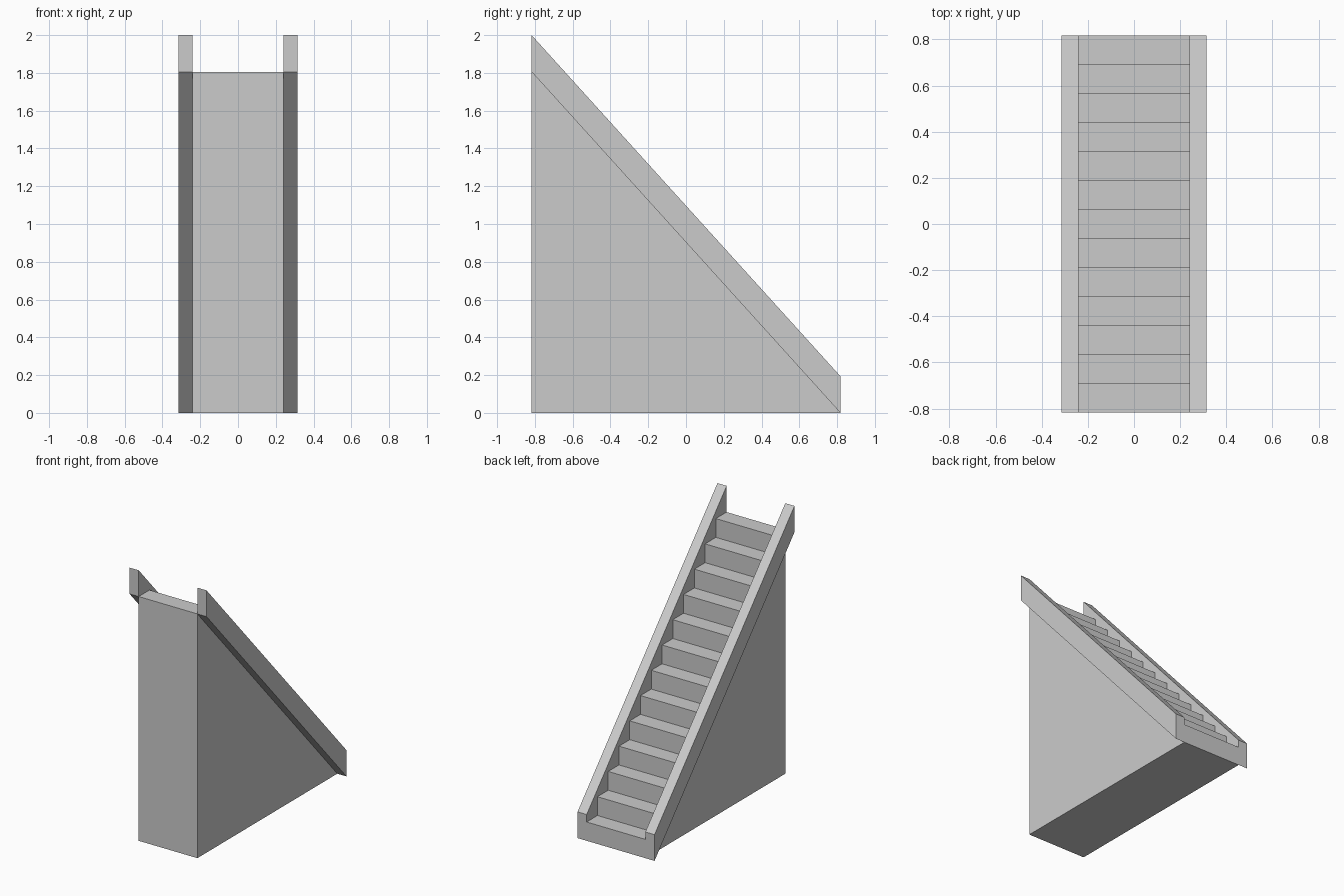
import bpy
import bmesh

if "Cube" in bpy.data.objects:
    bpy.data.objects.remove(bpy.data.objects["Cube"])

STEPS = 13
HALF_RUN = 0.8175      # half of the flight's length along y
RISE = 1.806           # height of the top tread
TREAD_HALF = 0.24      # half width of the treads
OUTER_HALF = 0.315     # half width including the stringers
STRINGER_H = 0.194     # vertical depth of a stringer


def extrude_profile(name, profile, x0, x1):
    """Solid from a (y, z) profile swept from x0 to x1."""
    mesh = bpy.data.meshes.new(name)
    bm = bmesh.new()
    face = bm.faces.new([bm.verts.new((x0, y, z)) for y, z in profile])
    geom = bmesh.ops.extrude_face_region(bm, geom=[face])["geom"]
    verts = [g for g in geom if isinstance(g, bmesh.types.BMVert)]
    bmesh.ops.translate(bm, verts=verts, vec=(x1 - x0, 0, 0))
    bmesh.ops.recalc_face_normals(bm, faces=bm.faces)
    bm.to_mesh(mesh)
    bm.free()
    obj = bpy.data.objects.new(name, mesh)
    bpy.context.collection.objects.link(obj)
    return obj


# Solid stepped body, climbing from the back (+y) to the front (-y)
going, riser = 2 * HALF_RUN / STEPS, RISE / STEPS
profile = [(-HALF_RUN, 0), (HALF_RUN, 0)]
for i in range(STEPS):
    z = (i + 1) * riser
    profile.append((HALF_RUN - i * going, z))
    profile.append((HALF_RUN - (i + 1) * going, z))
extrude_profile("stair_body", profile, -TREAD_HALF, TREAD_HALF)

# Sloping stringers on both sides, overhanging the body
side = [(HALF_RUN, 0), (HALF_RUN, STRINGER_H),
        (-HALF_RUN, RISE + STRINGER_H), (-HALF_RUN, RISE)]
stringers = extrude_profile("side_stringers", side, TREAD_HALF, OUTER_HALF)
mirror = stringers.modifiers.new("mirror", 'MIRROR')
mirror.use_axis = (True, False, False)
